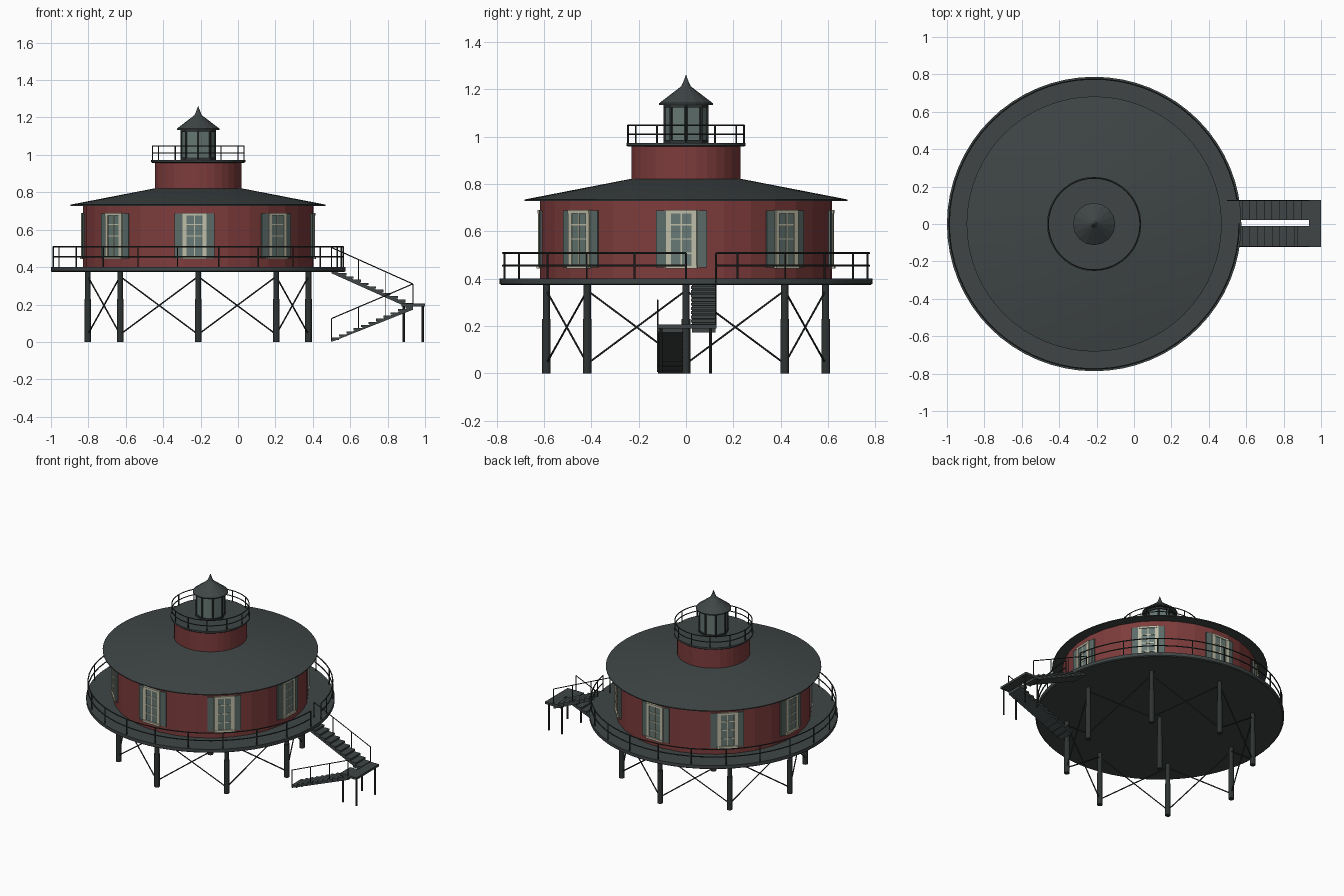
import bpy, bmesh, math
from mathutils import Vector, Matrix

if "Cube" in bpy.data.objects:
    bpy.data.objects.remove(bpy.data.objects["Cube"])

CX = -0.213  # axis of the round house


def mat(name, rgb):
    m = bpy.data.materials.new(name)
    m.diffuse_color = (*rgb, 1)
    m.use_nodes = True
    m.node_tree.nodes["Principled BSDF"].inputs["Base Color"].default_value = m.diffuse_color
    return m


RED = mat("red_wall", (0.21, 0.045, 0.045))
ROOF = mat("slate_grey", (0.050, 0.060, 0.060))
IRON = mat("dark_iron", (0.028, 0.034, 0.033))
SHUTTER = mat("shutter_green", (0.105, 0.150, 0.138))
GLASS = mat("glass_green", (0.135, 0.190, 0.175))
CREAM = mat("cream_trim", (0.52, 0.51, 0.39))


def finish(name, bm, material, smooth=False):
    bmesh.ops.recalc_face_normals(bm, faces=bm.faces)
    me = bpy.data.meshes.new(name)
    bm.to_mesh(me)
    bm.free()
    ob = bpy.data.objects.new(name, me)
    bpy.context.collection.objects.link(ob)
    me.materials.append(material)
    if smooth:
        bpy.context.view_layer.objects.active = ob
        ob.select_set(True)
        bpy.ops.object.shade_smooth_by_angle(angle=math.radians(20))
        ob.select_set(False)
    return ob


def polar(r, deg, z):
    a = math.radians(deg)
    return Vector((CX + r * math.cos(a), r * math.sin(a), z))


def lathe(name, profile, segs, material, smooth=False, turn=0):
    """Revolve (radius, z) points about the house axis, closed top and bottom."""
    bm = bmesh.new()
    rings = []
    for r, z in profile:
        if r == 0:
            rings.append([bm.verts.new(polar(0, 0, z))] * segs)
        else:
            rings.append([bm.verts.new(polar(r, turn + 360 * i / segs, z)) for i in range(segs)])
    for lo, hi in zip(rings, rings[1:]):
        for i in range(segs):
            j = (i + 1) % segs
            bm.faces.new(list(dict.fromkeys((lo[i], lo[j], hi[j], hi[i]))))
    for (r, z), ring in ((profile[0], rings[0]), (profile[-1], rings[-1])):
        if r > 0:
            bm.faces.new(ring)
    return finish(name, bm, material, smooth)


def rod(bm, a, b, r, sides=6):
    a, b = Vector(a), Vector(b)
    d = b - a
    m = Matrix.Translation((a + b) / 2) @ d.to_track_quat('Z', 'Y').to_matrix().to_4x4()
    bmesh.ops.create_cone(bm, cap_ends=True, segments=sides, radius1=r, radius2=r,
                          depth=d.length, matrix=m)


def box(bm, lo, hi, frame=Matrix()):
    lo, hi = Vector(lo), Vector(hi)
    m = frame @ Matrix.Translation((lo + hi) / 2) @ Matrix.Diagonal((*(hi - lo), 1))
    bmesh.ops.create_cube(bm, size=1, matrix=m)


# Round body, from the deck up to the finial
lathe("main_deck", [(0.78, 0.373), (0.787, 0.378), (0.787, 0.4)], 64, ROOF, True)
lathe("house_wall", [(0.617, 0.4), (0.617, 0.735)], 32, RED, turn=-1.8 + 5.625)
lathe("main_roof", [(0.682, 0.728), (0.682, 0.734), (0.228, 0.822)], 64, ROOF, True)
lathe("upper_drum", [(0.231, 0.815), (0.231, 0.962)], 32, RED)
lathe("gallery_deck", [(0.245, 0.957), (0.252, 0.962), (0.252, 0.973)], 48, ROOF, True)
lathe("lantern_glass", [(0.088, 0.97), (0.088, 1.138)], 8, GLASS)
lathe("lantern_sill", [(0.095, 0.97), (0.095, 0.985)], 8, IRON)
lathe("lantern_head", [(0.095, 1.122), (0.095, 1.138)], 8, IRON)
lathe("lantern_roof", [(0.113, 1.134), (0.113, 1.141), (0.02, 1.212), (0.011, 1.232), (0, 1.262)],
      16, ROOF)

bm = bmesh.new()
for i in range(8):
    rod(bm, polar(0.09, 45 * i, 0.97), polar(0.09, 45 * i, 1.135), 0.006)
finish("lantern_bars", bm, IRON)


# Round railings with two rails each
def railing(name, r, z0, heights, posts, start, steps, thick):
    bm = bmesh.new()
    for a in posts:
        rod(bm, polar(r, a, z0), polar(r, a, heights[-1]), thick)
    for z in heights:
        for i in range(steps):
            a, b = (start + (360 - start) * k / steps for k in (i, i + 1))
            rod(bm, polar(r, a, z), polar(r, b, z), thick)
    finish(name, bm, IRON)


railing("deck_railing", 0.775, 0.395, (0.455, 0.508),
        [360 * i / 22 for i in range(22)] + [9.5], 9.5, 64, 0.004)
railing("gallery_railing", 0.245, 0.97, (1.01, 1.048), range(0, 360, 30), 0, 48, 0.0035)

# Eight windows: shutters, glass and cream bars
shutters, panes, trim = bmesh.new(), bmesh.new(), bmesh.new()
Z0, Z1 = 0.447, 0.687
for i in range(8):
    ang = math.radians(45 * i - 1.8)
    turn = Matrix.Translation((CX, 0, 0)) @ Matrix.Rotation(ang, 4, 'Z')
    box(panes, (0.606, -0.055, Z0), (0.619, 0.055, Z1), turn)
    for s in (-1, 1):
        side = Matrix.Translation((CX, 0, 0)) @ Matrix.Rotation(ang + s * 0.139, 4, 'Z')
        box(shutters, (0.608, -0.021, Z0), (0.622, 0.021, Z1), side)
        y = s * 0.054
        box(trim, (0.606, y - 0.011, Z0), (0.624, y + 0.011, Z1), turn)
    box(trim, (0.606, -0.065, Z1 - 0.012), (0.625, 0.065, Z1 + 0.002), turn)
    box(trim, (0.606, -0.067, Z0 - 0.004), (0.629, 0.067, Z0 + 0.01), turn)
    box(trim, (0.606, -0.003, Z0), (0.622, 0.003, Z1), turn)
    for k in (1, 2, 3):
        z = Z0 + (Z1 - Z0) * k / 4
        box(trim, (0.606, -0.05, z - 0.003), (0.622, 0.05, z + 0.003), turn)
finish("shutters", shutters, SHUTTER)
finish("window_panes", panes, GLASS)
finish("window_trim", trim, CREAM)

# Piles with lower sleeves, and crossed braces between neighbours
piles, braces = bmesh.new(), bmesh.new()
for p, q in [(polar(0.59, 45 * i, 0), polar(0.59, 45 * i + 45, 0)) for i in range(8)] + \
        [(polar(0, 0, 0), None)]:
    rod(piles, p, p + Vector((0, 0, 0.38)), 0.015, 12)
    rod(piles, p, p + Vector((0, 0, 0.23)), 0.018, 12)
    if q:
        lo, hi = Vector((0, 0, 0.04)), Vector((0, 0, 0.35))
        rod(braces, p + lo, q + hi, 0.004)
        rod(braces, p + hi, q + lo, 0.004)
finish("piles", piles, IRON)
finish("cross_braces", braces, IRON)


# Stair flights with treads, sloped underside and an outer handrail
def flight(name, x0, z0, x1, z1, ya, yb, rail_y, count):
    bm = bmesh.new()
    dx, dz = (x1 - x0) / count, (z1 - z0) / count
    for i in range(count):
        x, z = x0 + dx * i, z0 + dz * (i + 0.5)
        box(bm, (min(x, x + dx), ya, z - 0.012), (max(x, x + dx), yb, z))
    prof = [(x0, z0 - 0.008), (x1, z1 - 0.008), (x1, z1 - 0.028), (x0, max(0, z0 - 0.028))]
    left, right = ([bm.verts.new((x, y, z)) for x, z in prof] for y in (ya + 0.003, yb - 0.003))
    bm.faces.new(left)
    bm.faces.new(right)
    for i in range(4):
        j = (i + 1) % 4
        bm.faces.new((left[i], left[j], right[j], right[i]))
    finish(name, bm, ROOF)
    bm = bmesh.new()
    for k in range(4):
        x, z = x0 + (x1 - x0) * k / 3, z0 + (z1 - z0) * k / 3
        rod(bm, (x, rail_y, z - 0.01), (x, rail_y, z + 0.11), 0.003)
    rod(bm, (x0, rail_y, z0 + 0.11), (x1, rail_y, z1 + 0.11), 0.003)
    finish(name + "_rail", bm, IRON)


flight("upper_stair", 0.50, 0.395, 0.935, 0.2, 0.022, 0.128, 0.126, 11)
flight("lower_stair", 0.50, 0.015, 0.935, 0.2, -0.122, -0.012, -0.12, 11)

# Landing on four legs
bm = bmesh.new()
box(bm, (0.935, -0.122, 0.19), (1.0, 0.128, 0.205))
box(bm, (0.875, -0.122, 0.19), (0.94, -0.012, 0.205))
box(bm, (0.875, 0.022, 0.19), (0.94, 0.128, 0.205))
finish("landing", bm, ROOF)
bm = bmesh.new()
for x in (0.886, 0.988):
    for y in (-0.105, 0.103):
        rod(bm, (x, y, 0), (x, y, 0.195), 0.006, 8)
finish("landing_legs", bm, IRON)
